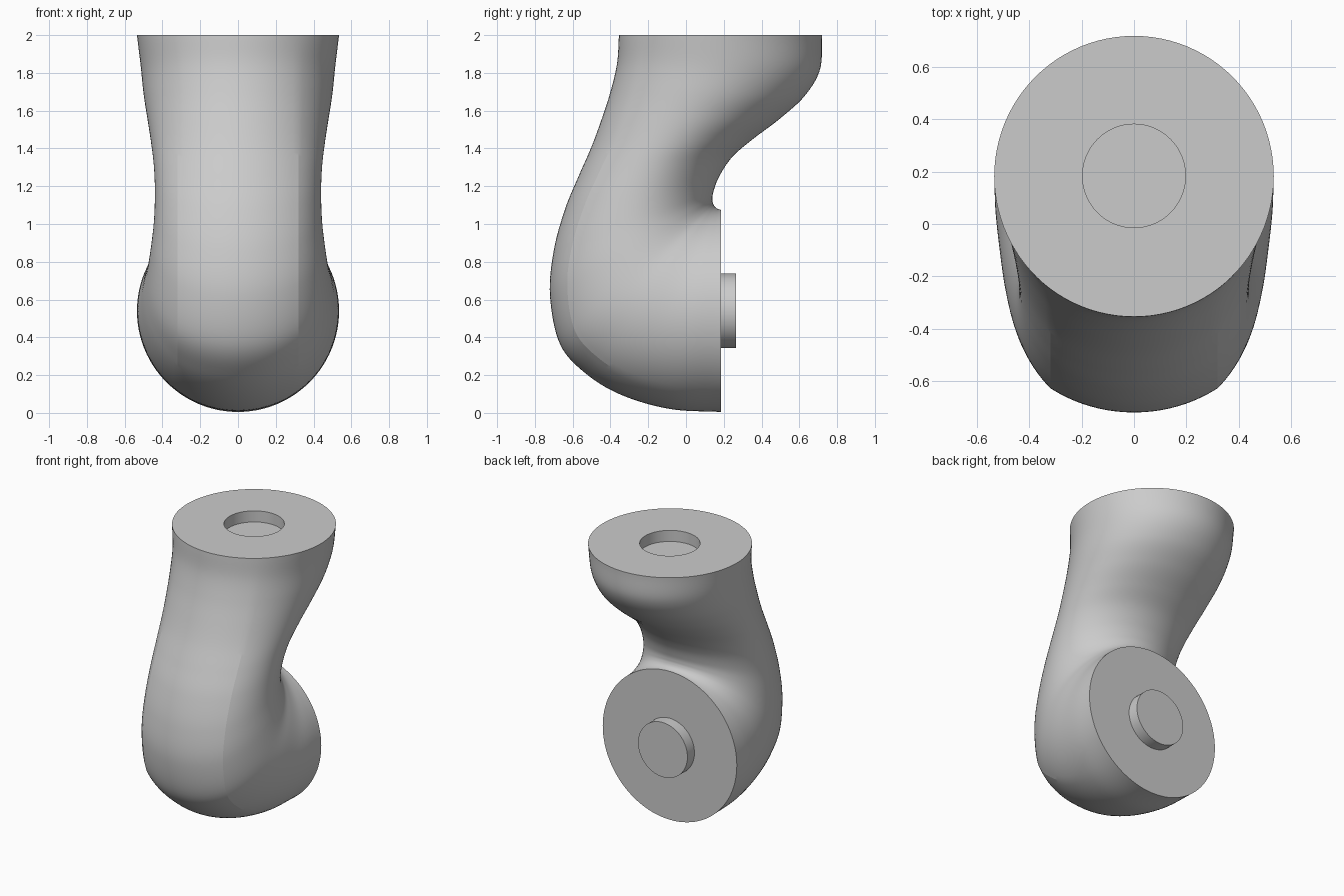
import bpy
import bmesh
from math import sin, cos, pi, sqrt, asin, radians
from mathutils import Vector

cube = bpy.data.objects.get("Cube")
if cube:
    bpy.data.objects.remove(cube, do_unlink=True)

R = 0.535        # radius of both joint faces
PIN = 0.197      # radius of peg and socket
DEPTH = 0.08     # peg length and socket depth
AXIS_Y, AXIS_Z = 0.185, 0.54
CREASE = 0.32    # half width of the front panel
SAG = R - sqrt(R * R - CREASE * CREASE)

grey = bpy.data.materials.new("light_grey")
grey.use_nodes = True
grey.diffuse_color = (0.6, 0.6, 0.6, 1)
grey.node_tree.nodes["Principled BSDF"].inputs["Base Color"].default_value = (0.6, 0.6, 0.6, 1)

# Sections down the link: outer y, z, inner y, z, half width
STATIONS = [
    (-0.355, 2, 0.72, 2, R),
    (-0.365, 1.85, 0.71, 1.82, 0.515),
    (-0.40, 1.7, 0.63, 1.68, 0.5),
    (-0.445, 1.56, 0.5, 1.56, 0.48),
    (-0.5, 1.41, 0.355, 1.45, 0.46),
    (-0.57, 1.25, 0.245, 1.355, 0.445),
    (-0.64, 1.08, 0.175, 1.25, 0.44),
    (-0.7, 0.86, 0.145, 1.17, 0.445),
    (-0.72, 0.62, 0.14, 1.13, 0.46),
    (-0.665, 0.36, 0.143, 1.11, 0.48),
    (-0.52, 0.2, 0.15, 1.095, 0.5),
    (-0.33, 0.09, 0.16, 1.085, 0.515),
    (-0.08, 0.02, 0.172, 1.078, 0.53),
    (AXIS_Y, 0.005, AXIS_Y, 1.075, R),
]


def spline(points, steps):
    """Smooth curve through all the points."""
    pts = [Vector(p) for p in points]
    pts = [2 * pts[0] - pts[1]] + pts + [2 * pts[-1] - pts[-2]]
    out = []
    for a, b, c, d in zip(pts, pts[1:], pts[2:], pts[3:]):
        for i in range(steps):
            t = i / steps
            out.append(0.5 * (2 * b + (c - a) * t + (2 * a - 5 * b + 4 * c - d) * t ** 2
                              + (3 * b - a - 3 * c + d) * t ** 3))
    return out + [pts[-2]]


def half_section(w, length):
    """(x, s) from front to back: round front panel, then two elliptic sides."""
    mid = length / 2
    start = asin(CREASE / w)
    b = (mid - SAG) / cos(start)
    pts = []
    for i in range(10):
        a = asin(CREASE / R) * i / 10
        pts.append((R * sin(a), R - R * cos(a)))
    for i in range(15):
        a = start + (pi / 2 - start) * i / 15
        pts.append((w * sin(a), mid - b * cos(a)))
    for i in range(25):
        a = pi / 2 * i / 24
        pts.append((w * cos(a), mid + mid * sin(a)))
    return pts


def link_ring(station):
    oy, oz, iy, iz, w = station
    outer, inner = Vector((0, oy, oz)), Vector((0, iy, iz))
    way = (inner - outer).normalized()
    half = half_section(w, (inner - outer).length)
    outline = half + [(-x, s) for x, s in half[-2:0:-1]]
    return [Vector((x, 0, 0)) + outer + way * s for x, s in outline]


def vec_stations():
    outer = spline([(0, s[0], s[1]) for s in STATIONS], 8)
    inner = spline([(s[4], s[2], s[3]) for s in STATIONS], 8)
    return [(o.y, o.z, i.y, i.z, i.x) for o, i in zip(outer, inner)]


# Link body, starting with the socket floor and wall in its top face
rings = [link_ring(s) for s in vec_stations()]
centre = Vector((0, AXIS_Y, 2))
rim = [centre + (p - centre) * PIN / R for p in rings[0]]
floor = [p - Vector((0, 0, DEPTH)) for p in rim]
rings = [floor, rim] + rings

bm = bmesh.new()
rows = [[bm.verts.new(p) for p in ring] for ring in rings]
count = len(rows[0])
for a, b in zip(rows, rows[1:]):
    for i in range(count):
        j = (i + 1) % count
        bm.faces.new((a[i], a[j], b[j], b[i]))
bm.faces.new(rows[0])
bm.faces.new(rows[-1])
bmesh.ops.recalc_face_normals(bm, faces=bm.faces)
mesh = bpy.data.meshes.new("elbow_link")
bm.to_mesh(mesh)
bm.free()
link = bpy.data.objects.new("elbow_link", mesh)
bpy.context.collection.objects.link(link)

# Peg on the back joint face
bpy.ops.mesh.primitive_cylinder_add(vertices=96, radius=PIN, depth=DEPTH,
                                    location=(0, AXIS_Y + DEPTH / 2, AXIS_Z),
                                    rotation=(pi / 2, 0, 0))
peg = bpy.context.object
peg.name = "joint_peg"

for obj, angle in ((link, 10), (peg, 30)):
    obj.data.materials.append(grey)
    bpy.ops.object.select_all(action='DESELECT')
    obj.select_set(True)
    bpy.context.view_layer.objects.active = obj
    bpy.ops.object.shade_smooth_by_angle(angle=radians(angle))
